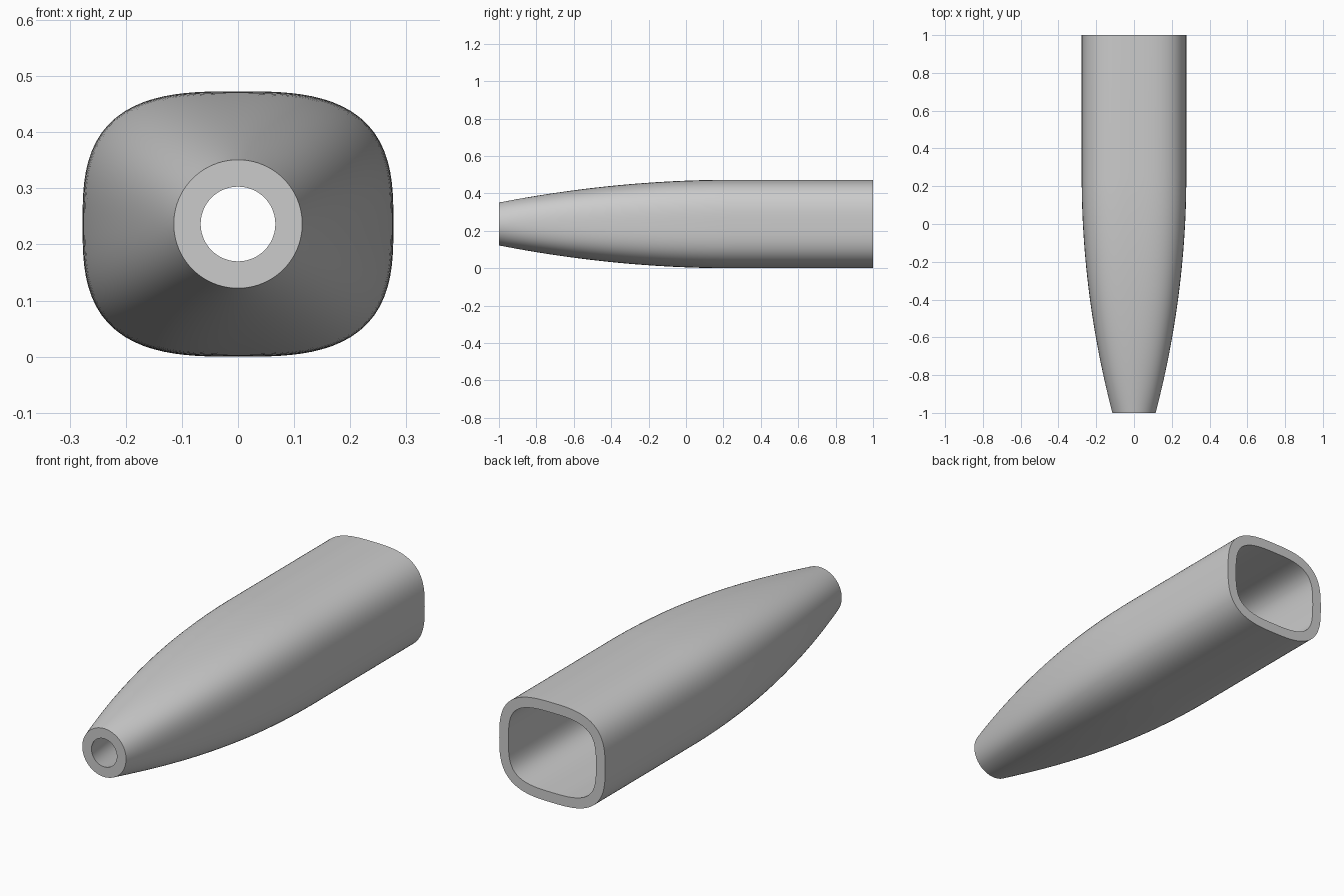
import bpy
import bmesh
import math

if "Cube" in bpy.data.objects:
    bpy.data.objects.remove(bpy.data.objects["Cube"], do_unlink=True)

HALF_W, HALF_H, POWER = 0.277, 0.2365, 3.0   # wide rounded-square end
TIP_R, WALL = 0.1145, 0.048                  # round tip and wall thickness
TAPER_END, SIDES, TAPER_STEPS = 0.25, 96, 28

grey = bpy.data.materials.new("plain_grey")
grey.use_nodes = True
colour = (0.6, 0.6, 0.6, 1)
grey.diffuse_color = colour
grey.node_tree.nodes["Principled BSDF"].inputs["Base Color"].default_value = colour


def section_point(angle, blend, inset):
    """Point on the section: blend 0 is the round tip, 1 the rounded square."""
    c, s = math.cos(angle), math.sin(angle)
    r = (abs(c / HALF_W) ** POWER + abs(s / HALF_H) ** POWER) ** (-1 / POWER)
    x, z = r * c, r * s
    nx = math.copysign(abs(x / HALF_W) ** (POWER - 1) / HALF_W, c)
    nz = math.copysign(abs(z / HALF_H) ** (POWER - 1) / HALF_H, s)
    k = inset / math.hypot(nx, nz)
    tip = TIP_R - inset
    return (tip * c + blend * (x - nx * k - tip * c),
            tip * s + blend * (z - nz * k - tip * s))


def ring(bm, y, inset):
    t = max(0, (TAPER_END - y) / (TAPER_END + 1))
    verts = []
    for i in range(SIDES):
        x, z = section_point(math.tau * i / SIDES, 1 - t * t, inset)
        verts.append(bm.verts.new((x, y, z + HALF_H)))
    return verts


def bridge(bm, a, b):
    for i in range(SIDES):
        j = (i + 1) % SIDES
        bm.faces.new((a[i], a[j], b[j], b[i]))


# Tapered hollow sleeve: outer skin out, inner skin back, closed by end rims
bm = bmesh.new()
stations = [-1 + (TAPER_END + 1) * i / TAPER_STEPS for i in range(TAPER_STEPS + 1)] + [1]
rings = [ring(bm, y, 0) for y in stations]
rings += [ring(bm, y, WALL) for y in reversed(stations)]
for a, b in zip(rings, rings[1:] + rings[:1]):
    bridge(bm, a, b)
bmesh.ops.recalc_face_normals(bm, faces=bm.faces)

mesh = bpy.data.meshes.new("tapered_sleeve")
bm.to_mesh(mesh)
bm.free()
mesh.materials.append(grey)
sleeve = bpy.data.objects.new("tapered_sleeve", mesh)
bpy.context.collection.objects.link(sleeve)

# Smooth skin with crisp end rims
bpy.ops.object.select_all(action='DESELECT')
sleeve.select_set(True)
bpy.context.view_layer.objects.active = sleeve
bpy.ops.object.shade_smooth_by_angle(angle=math.radians(35))
